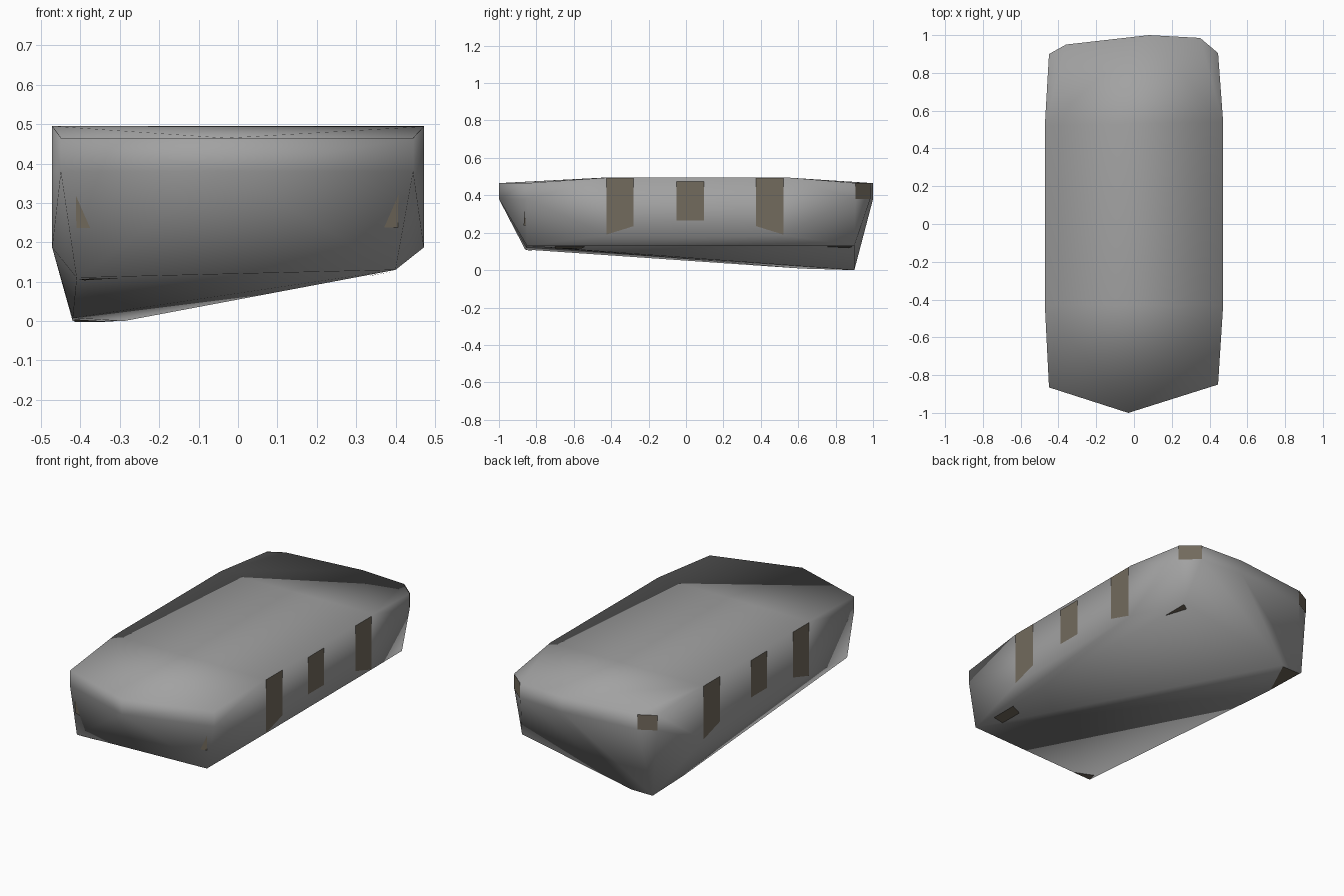
import bpy, bmesh
from mathutils import Vector

if "Cube" in bpy.data.objects:
    bpy.data.objects.remove(bpy.data.objects["Cube"])


def material(name, rgb):
    m = bpy.data.materials.new(name)
    m.diffuse_color = (*rgb, 1)
    m.use_nodes = True
    m.node_tree.nodes["Principled BSDF"].inputs["Base Color"].default_value = m.diffuse_color
    return m


grey = material("grey", (0.36, 0.36, 0.36))
brown = material("dark_brown", (0.17, 0.145, 0.11))


def make_object(name, bm, mat):
    me = bpy.data.meshes.new(name)
    bm.to_mesh(me)
    bm.free()
    me.materials.append(mat)
    ob = bpy.data.objects.new(name, me)
    bpy.context.collection.objects.link(ob)
    return ob


# Body: faceted hull through the roof, waist, end and underside corners
points = [
    # roof, with one diagonal very slightly raised
    (-0.472, -0.43, 0.495), (0.472, 0.54, 0.495),
    (0.472, -0.43, 0.494), (-0.472, 0.52, 0.494),
    # underside
    (-0.41, -0.86, 0.11), (0.40, -0.85, 0.13), (0.40, 0.90, 0.13),
    (-0.42, 0.90, 0.0), (-0.29, 0.90, 0.0), (-0.42, 0.62, 0.008),
]
# lower corners of the sides
points += [(s * 0.472, y, 0.187) for s in (-1, 1) for y in (-0.425, 0.52)]
# upright band around the nose and tail
band = [(-0.45, -0.865), (-0.03, -1.0), (0.445, -0.85), (0.445, 0.905),
        (0.35, 0.985), (0.08, 1.0), (-0.36, 0.95), (-0.45, 0.90)]
points += [(x, y, z) for x, y in band for z in (0.38, 0.465)]

bm = bmesh.new()
for p in points:
    bm.verts.new(p)
bmesh.ops.convex_hull(bm, input=bm.verts)
bmesh.ops.recalc_face_normals(bm, faces=bm.faces)
for f in bm.faces:
    f.smooth = True
body = make_object("body", bm, grey)
bpy.context.view_layer.update()


def plate(name, corners):
    """Thin plate laid on the nearest body surface."""
    bm = bmesh.new()
    centre = sum((Vector(c) for c in corners), Vector()) / len(corners)
    normal = body.closest_point_on_mesh(centre)[2]
    verts = []
    for c in corners:
        hit = body.closest_point_on_mesh(Vector(c))[1]
        verts.append(bm.verts.new(hit + normal * 0.003))
    face = bm.faces.new(verts)
    face.normal_update()
    if face.normal.dot(normal) < 0:
        face.normal_flip()
    return make_object(name, bm, brown)


for s, side in ((-1, "left"), (1, "right")):
    x = s * 0.472
    # Side panels
    plate(side + "_front_panel", [(x, -0.425, 0.19), (x, -0.28, 0.235),
                                  (x, -0.28, 0.492), (x, -0.425, 0.492)])
    plate(side + "_middle_panel", [(x, -0.05, 0.265), (x, 0.095, 0.265),
                                   (x, 0.095, 0.475), (x, -0.05, 0.475)])
    plate(side + "_rear_panel", [(x, 0.375, 0.235), (x, 0.52, 0.19),
                                 (x, 0.52, 0.492), (x, 0.375, 0.492)])
    # Front lights
    plate(side + "_front_light", [(s * 0.375, -0.88, 0.237), (s * 0.41, -0.87, 0.237),
                                  (s * 0.41, -0.87, 0.32)])

# Rear lights on the cut corners of the tail
for side, a, b in (("left", (-0.45, 0.90), (-0.36, 0.95)),
                   ("right", (0.445, 0.905), (0.35, 0.985))):
    plate(side + "_rear_light", [(*a, 0.38), (*b, 0.38), (*b, 0.465), (*a, 0.465)])

# Pads under the corners
plate("rear_left_pad", [(-0.415, 0.65, 0.004), (-0.415, 0.89, 0), (-0.30, 0.89, 0)])
plate("rear_right_pad", [(0.395, 0.73, 0.13), (0.395, 0.89, 0.13), (0.36, 0.87, 0.12)])
plate("front_right_pad", [(0.395, -0.70, 0.13), (0.395, -0.54, 0.13),
                          (0.335, -0.56, 0.115), (0.335, -0.70, 0.115)])
plate("front_left_pad", [(-0.405, -0.855, 0.11), (-0.29, -0.855, 0.112),
                         (-0.39, -0.80, 0.108)])
